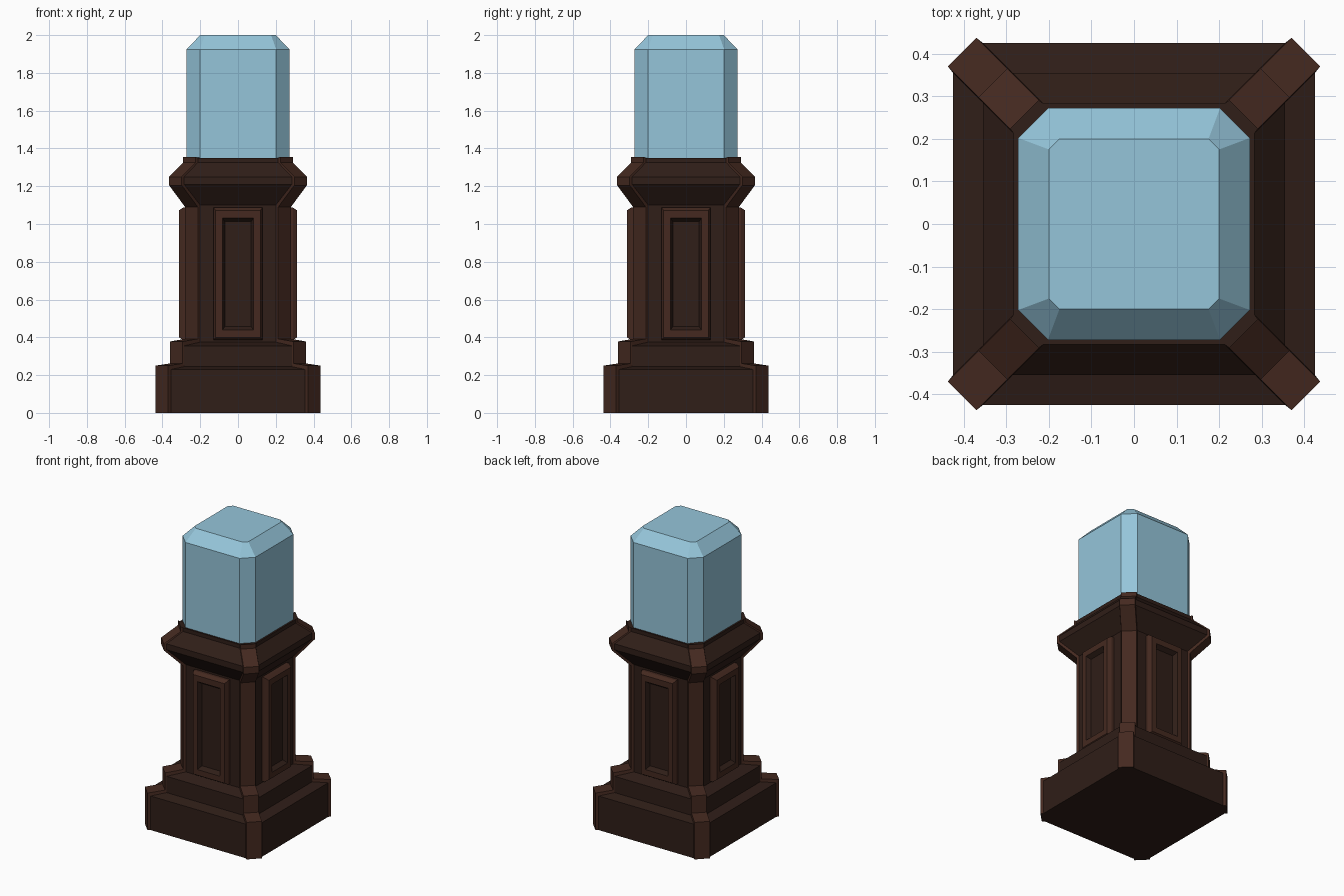
import bpy, bmesh
from math import pi
from mathutils import Matrix

if "Cube" in bpy.data.objects:
    bpy.data.objects.remove(bpy.data.objects["Cube"])


def material(name, rgb):
    m = bpy.data.materials.new(name)
    m.diffuse_color = (*rgb, 1)
    m.use_nodes = True
    m.node_tree.nodes["Principled BSDF"].inputs["Base Color"].default_value = m.diffuse_color
    return m


DARK = material("dark_wood", (0.029, 0.013, 0.009))
TRIM = material("trim_wood", (0.058, 0.022, 0.014))
GLASS = material("pale_glass", (0.30, 0.56, 0.70))


def loft(name, rings, mats, pick=lambda ring, side: 0, cap_mat=0, bottom=True, rot=0):
    """Skin a stack of equal-length point rings into a flat-shaded mesh."""
    bm = bmesh.new()
    vs = [[bm.verts.new(p) for p in r] for r in rings]
    n = len(vs[0])
    for k in range(len(vs) - 1):
        for i in range(n):
            j = (i + 1) % n
            f = bm.faces.new((vs[k][i], vs[k][j], vs[k + 1][j], vs[k + 1][i]))
            f.material_index = pick(k, i)
    bm.faces.new(vs[-1]).material_index = cap_mat
    if bottom:
        bm.faces.new(vs[0][::-1]).material_index = cap_mat
        bmesh.ops.recalc_face_normals(bm, faces=bm.faces)
    bm.transform(Matrix.Rotation(rot, 4, 'Z'))
    me = bpy.data.meshes.new(name)
    bm.to_mesh(me)
    bm.free()
    for m in mats:
        me.materials.append(m)
    ob = bpy.data.objects.new(name, me)
    bpy.context.collection.objects.link(ob)
    return ob


def four_corners(pts):
    """Repeat one corner's points around the z axis."""
    return [Matrix.Rotation(k * pi / 2, 3, 'Z') @ Matrix.Identity(3) @ p
            for k in range(4) for p in map(lambda q: Matrix.Identity(3).col[0] * q[0]
            + Matrix.Identity(3).col[1] * q[1] + Matrix.Identity(3).col[2] * q[2], pts)]


# Pedestal: wall half-width, wall height, raised corner half-width, corner height
profile = [(.425, 0, .437, 0), (.425, .23, .437, .25), (.355, .245, .36, .262),
           (.355, .355, .36, .378), (.27, .375, .28, .392), (.27, 1.10, .28, 1.09),
           (.355, 1.21, .365, 1.205), (.355, 1.25, .365, 1.25),
           (.283, 1.325, .291, 1.325), (.283, 1.35, .291, 1.355)]
rings = [four_corners([(s, s - .07, z), (c, c - .067, cz), (c - .067, c, cz), (s - .07, s, z)])
         for s, z, c, cz in profile]
loft("pedestal", rings, [DARK, TRIM], lambda k, i: 0 if i % 4 == 3 else 1)

# Framed panel on each side: half-width, bottom, top, distance from the axis
steps = [(.13, .385, 1.087, .265), (.13, .385, 1.087, .29), (.118, .40, 1.072, .313),
         (.083, .438, 1.032, .313), (.07, .457, 1.013, .285)]
frame = [[(-w, -d, a), (w, -d, a), (w, -d, b), (-w, -d, b)] for w, a, b, d in steps]
for k, side in enumerate(("front", "right", "back", "left")):
    loft(side + "_panel", frame, [DARK, TRIM], lambda r, i: 0 if r == 3 else 1,
         bottom=False, rot=k * pi / 2)

# Glass block with chamfered corners and bevelled top
glass = [four_corners([(h, h - c, z), (h - c, h, z)])
         for h, c, z in ((.272, .07, 1.345), (.272, .07, 1.925), (.2, .025, 2.0))]
loft("glass_block", glass, [GLASS])
